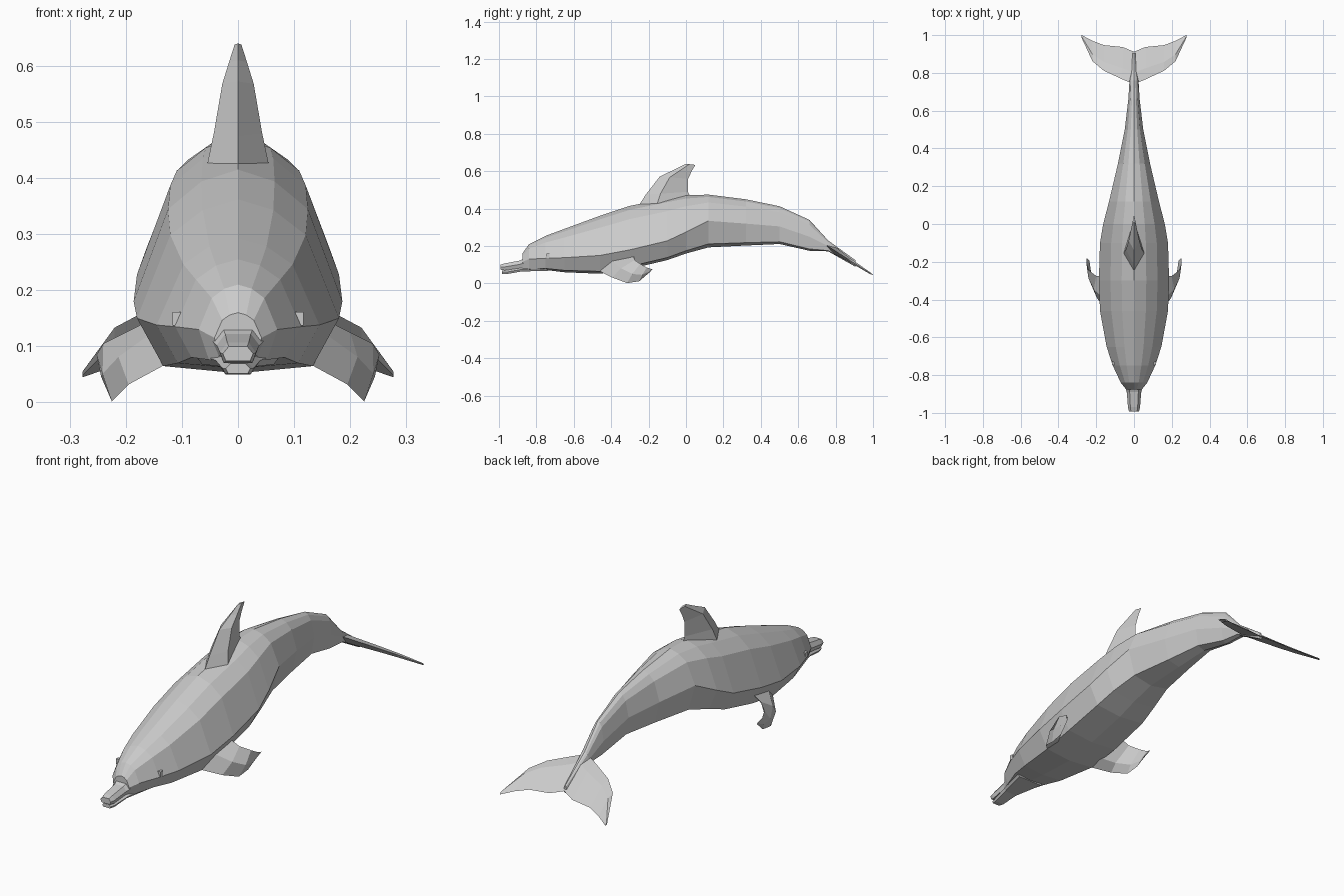
import bpy, bmesh
from mathutils import Vector


def loft(name, rings):
    """Skin a list of equal-length point rings and cap both ends."""
    bm = bmesh.new()
    rows = [[bm.verts.new(p) for p in ring] for ring in rings]
    n = len(rows[0])
    for a, b in zip(rows, rows[1:]):
        for i in range(n):
            j = (i + 1) % n
            bm.faces.new((a[i], a[j], b[j], b[i]))
    bm.faces.new(rows[0])
    bm.faces.new(rows[-1])
    bmesh.ops.recalc_face_normals(bm, faces=bm.faces[:])
    mesh = bpy.data.meshes.new(name)
    bm.to_mesh(mesh)
    bm.free()
    ob = bpy.data.objects.new(name, mesh)
    bpy.context.collection.objects.link(ob)
    return ob


def body_ring(y, top, bottom, width, side):
    """Faceted section: gabled back, wide flank, flattened belly."""
    up, down = top - side, side - bottom
    half = [(0.35, side + 0.91 * up), (0.67, side + 0.70 * up), (1.0, side),
            (0.74, bottom + 0.13 * down)]
    right = [(width * f, y, z) for f, z in half]
    left = [(-x, y, z) for x, y, z in reversed(right)]
    return [(0, y, top)] + right + [(0, y, bottom)] + left


def blade_ring(lead, trail, thick, at=0.4):
    """Wedge section between a leading and a trailing edge point."""
    lead, trail, thick = Vector(lead), Vector(trail), Vector(thick)
    mid = lead.lerp(trail, at)
    return [lead, mid + thick, trail, mid - thick]


def box_ring(y, z0, z1, w):
    return [(-w * 0.8, y, z0), (w * 0.8, y, z0), (w, y, (z0 + z1) / 2),
            (w * 0.6, y, z1), (-w * 0.6, y, z1), (-w, y, (z0 + z1) / 2)]


# Body: y, top, bottom, half width, height of widest point
stations = [
    (-0.875, 0.160, 0.066, 0.042, 0.115),
    (-0.840, 0.210, 0.068, 0.070, 0.130),
    (-0.750, 0.255, 0.072, 0.112, 0.135),
    (-0.650, 0.292, 0.060, 0.145, 0.138),
    (-0.460, 0.362, 0.052, 0.180, 0.150),
    (-0.300, 0.415, 0.078, 0.186, 0.180),
    (-0.100, 0.455, 0.125, 0.180, 0.228),
    (0.000, 0.472, 0.160, 0.163, 0.275),
    (0.120, 0.475, 0.193, 0.132, 0.335),
    (0.320, 0.450, 0.203, 0.085, 0.320),
    (0.500, 0.413, 0.211, 0.049, 0.305),
    (0.660, 0.340, 0.175, 0.030, 0.250),
    (0.760, 0.230, 0.172, 0.024, 0.200),
    (0.905, 0.125, 0.090, 0.007, 0.108),
]
loft("body", [body_ring(*s) for s in stations])

# Beak: upper and lower jaws
loft("upper_jaw", [box_ring(-0.992, 0.074, 0.100, 0.027),
                   box_ring(-0.970, 0.070, 0.107, 0.032),
                   box_ring(-0.890, 0.082, 0.122, 0.038),
                   box_ring(-0.830, 0.090, 0.150, 0.058)])
loft("lower_jaw", [box_ring(-0.985, 0.052, 0.069, 0.022),
                   box_ring(-0.960, 0.050, 0.072, 0.028),
                   box_ring(-0.880, 0.064, 0.086, 0.040),
                   box_ring(-0.740, 0.068, 0.110, 0.080)])

# Dorsal fin
dorsal = [((0, -0.26, 0.405), (0, 0.035, 0.445), 0.056),
          ((0, -0.215, 0.475), (0, 0.010, 0.490), 0.043),
          ((0, -0.140, 0.572), (0, 0.012, 0.560), 0.028),
          ((0, -0.060, 0.610), (0, 0.030, 0.600), 0.016),
          ((0, 0.000, 0.640), (0, 0.050, 0.634), 0.006)]
loft("dorsal_fin", [blade_ring(a, b, (t, 0, 0), 0.35) for a, b, t in dorsal])

# Mirrored parts: flippers, flukes and eyes
flipper = [((0.125, -0.47, 0.070), (0.150, -0.28, 0.150), 0.030),
           ((0.195, -0.395, 0.032), (0.200, -0.275, 0.125), 0.020),
           ((0.225, -0.315, 0.002), (0.240, -0.245, 0.105), 0.013),
           ((0.228, -0.250, 0.012), (0.252, -0.210, 0.085), 0.008),
           ((0.235, -0.200, 0.055), (0.250, -0.180, 0.076), 0.004)]
fluke = [(0.000, 0.740, 0.912, 0.018), (0.060, 0.765, 0.937, 0.016),
         (0.160, 0.812, 0.947, 0.012), (0.220, 0.862, 0.970, 0.009),
         (0.277, 0.985, 1.000, 0.004)]


def fluke_point(x, y):
    return (x, y, 0.205 - 0.64 * (y - 0.75))


for side, s in (("left", 1), ("right", -1)):
    loft(side + "_flipper",
         [blade_ring((s * a[0], a[1], a[2]), (s * b[0], b[1], b[2]),
                     (s * t * 0.8, 0, t * 0.6)) for a, b, t in flipper])
    loft(side + "_fluke",
         [blade_ring(fluke_point(s * x, y0), fluke_point(s * x, y1),
                     (0, t * 0.5, t * 0.85), 0.3) for x, y0, y1, t in fluke])
    bpy.ops.mesh.primitive_cube_add(size=1, location=(s * 0.108, -0.738, 0.149))
    eye = bpy.context.object
    eye.name = side + "_eye"
    eye.scale = (0.018, 0.018, 0.024)
